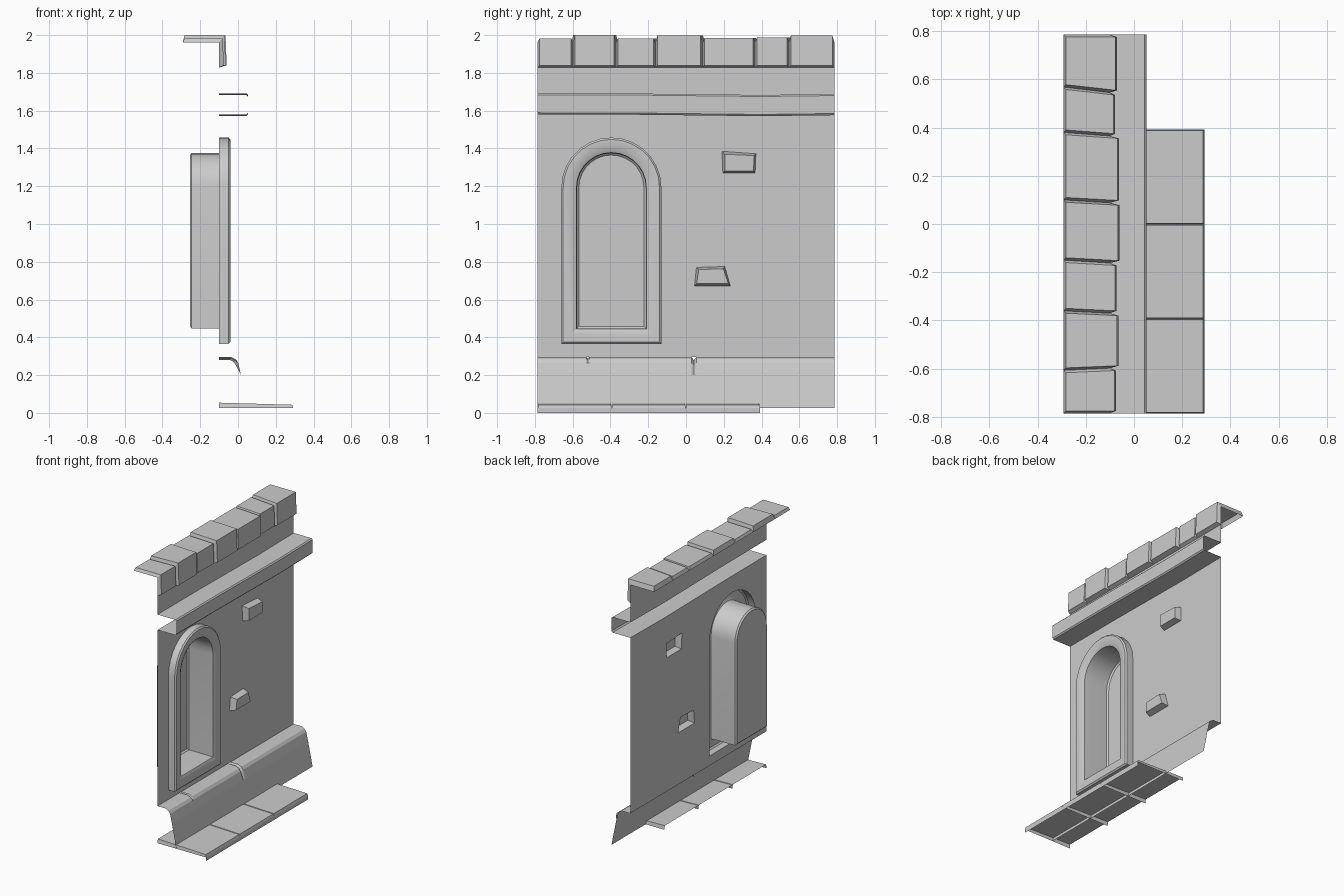
import bpy, bmesh, math
from mathutils import Vector

if "Cube" in bpy.data.objects:
    bpy.data.objects.remove(bpy.data.objects["Cube"])

Y = 0.785      # half length of the panel
WX = -0.1      # wall plane


def finish(bm, name, smooth=False):
    bmesh.ops.remove_doubles(bm, verts=bm.verts, dist=1e-5)
    bmesh.ops.recalc_face_normals(bm, faces=bm.faces)
    # open shells: make the visible side face outward (+x / +z)
    bm.normal_update()
    if sum(f.calc_area() * f.normal.dot(Vector((1, 0, 1))) for f in bm.faces) < 0:
        bmesh.ops.reverse_faces(bm, faces=bm.faces)
    me = bpy.data.meshes.new(name)
    bm.to_mesh(me)
    bm.free()
    ob = bpy.data.objects.new(name, me)
    bpy.context.collection.objects.link(ob)
    if smooth:
        bpy.context.view_layer.objects.active = ob
        ob.select_set(True)
        bpy.ops.object.shade_smooth_by_angle(angle=math.radians(30))
        ob.select_set(False)


def loft(bm, rows, closed=False):
    """Quads between successive rows of points."""
    vr = [[bm.verts.new(p) for p in r] for r in rows]
    for a, b in zip(vr, vr[1:]):
        n = len(a)
        for i in range(n if closed else n - 1):
            j = (i + 1) % n
            bm.faces.new((a[i], a[j], b[j], b[i]))
    return vr


def slab(name, base0, base1, top0, top1, ends):
    """Shallow open-backed stone: raised face, bevelled sides, chosen end flanges."""
    bm = bmesh.new()
    vr = loft(bm, [base0, top0, top1, base1])
    for e in ends:
        bm.faces.new([r[e] for r in vr])
    finish(bm, name)


def arch(d, x):
    """Arched window outline, inset by d."""
    r, cy, cz = 0.265 - d, -0.395, 1.193
    pts = [(x, cy - r, 0.365 + d), (x, cy + r, 0.365 + d)]
    n = 14
    return pts + [(x, cy + r * math.cos(math.pi * i / n), cz + r * math.sin(math.pi * i / n))
                  for i in range(n + 1)]


# window frame and deep niche
bm = bmesh.new()
prof = [(0, WX), (0, -0.05), (0.01, -0.041), (0.05, -0.041), (0.08, -0.055),
        (0.083, WX), (0.083, -0.245), (0.093, -0.255)]
rows = loft(bm, [arch(d, x) for d, x in prof], True)
bm.faces.new(rows[-1])
finish(bm, "arched_window", True)

# protruding bricks: outer outline and front outline
bricks = [
    ([(0.19, 1.385), (0.37, 1.372), (0.366, 1.27), (0.195, 1.27)],
     [(0.205, 1.369), (0.36, 1.362), (0.358, 1.281), (0.207, 1.281)]),
    ([(0.055, 0.77), (0.205, 0.775), (0.235, 0.672), (0.045, 0.672)],
     [(0.067, 0.759), (0.198, 0.763), (0.224, 0.685), (0.057, 0.685)])]
for i, (o, f) in enumerate(bricks):
    bm = bmesh.new()
    rows = loft(bm, [[(WX, y, z) for y, z in o], [(-0.055, y, z) for y, z in f]], True)
    bm.faces.new(rows[-1])
    finish(bm, f"brick_{i + 1}")

# cornice with upper wall, slightly wavy along its length
wave = [(-Y, 0.004), (-0.3, 0.003), (0.05, -0.001), (0.4, -0.005), (Y, 0.0)]
prof = [(WX, 1.96), (WX, 1.688), (0.044, 1.688), (0.052, 1.68), (0.052, 1.585),
        (0.044, 1.576), (WX, 1.576)]
bm = bmesh.new()
loft(bm, [[(x, y, z + (dz if z < 1.9 else 0)) for x, z in prof] for y, dz in wave])
finish(bm, "cornice")

# main wall with openings behind the window and bricks
bm = bmesh.new()
outer = [(WX, -Y, 0.295), (WX, Y, 0.295)] + [(WX, y, 1.576 + dz) for y, dz in reversed(wave)]
for loop in [outer, arch(0, WX)] + [[(WX, y, z) for y, z in o] for o, _ in bricks]:
    vs = [bm.verts.new(p) for p in loop]
    for a, b in zip(vs, vs[1:] + vs[:1]):
        bm.edges.new((a, b))
bmesh.ops.triangle_fill(bm, use_beauty=True, edges=bm.edges[:], normal=(1, 0, 0))
finish(bm, "main_wall")

# sloping plinth with two V-shaped cracks
full = [(WX, 0.295), (-0.035, 0.295), (-0.012, 0.284), (0.001, 0.265), (0.016, 0.2), (0.052, 0.025)]
big = [(WX, 0.28), (-0.042, 0.28), (-0.024, 0.27), (-0.01, 0.25), (0.016, 0.2), (0.052, 0.025)]
small = [(WX, 0.288), (-0.038, 0.287), (-0.017, 0.277)] + full[3:]
stations = [(-Y, full), (-0.528, full), (-0.52, small), (-0.512, full),
            (0.028, full), (0.042, big), (0.056, full), (Y, full)]
bm = bmesh.new()
loft(bm, [[(x, y, z) for x, z in p] for y, p in stations])
finish(bm, "plinth")

# capping stones: joints at the rear and front, height and front face per stone
rear = [-Y, -0.607, -0.36, -0.15, 0.1, 0.38, 0.568, Y]
front = [-Y, -0.598, -0.37, -0.162, 0.088, 0.365, 0.545, Y]
height = [1.983, 2.0, 1.982, 1.998, 1.985, 1.987, 1.997]
face = [-0.075, -0.065, -0.072, -0.06, -0.063, -0.078, -0.07]
for i in range(7):
    h, xf, g = height[i], face[i], 0.01
    base = [[(-0.292, rear[k], 1.962), (WX, front[k], 1.962), (WX, front[k], 1.828)]
            for k in (i, i + 1)]
    top = [[(-0.283, rear[k] + s, h), (xf - 0.006, front[k] + s, h), (xf, front[k] + s, 1.84)]
           for k, s in ((i, g), (i + 1, -g))]
    slab(f"capping_stone_{i + 1}", base[0], base[1], top[0], top[1], (0, -1))

# paving slabs, open underneath
for i in range(3):
    y0, y1, g = -Y + i * 0.392, -Y + (i + 1) * 0.392, 0.004
    base = [[(WX, y, 0.025), (0.292, y, 0.025)] for y in (y0, y1)]
    top = [[(WX, y, 0.054), (0.287, y, 0.043)] for y in (y0 + g, y1 - g)]
    slab(f"paving_slab_{i + 1}", base[0], base[1], top[0], top[1], (-1,))

# paving kerb down to the ground
bm = bmesh.new()
loft(bm, [[(0.292, y, 0.025), (0.292, y, 0.0)] for y in (-Y, -Y + 3 * 0.392)])
finish(bm, "paving_kerb")
